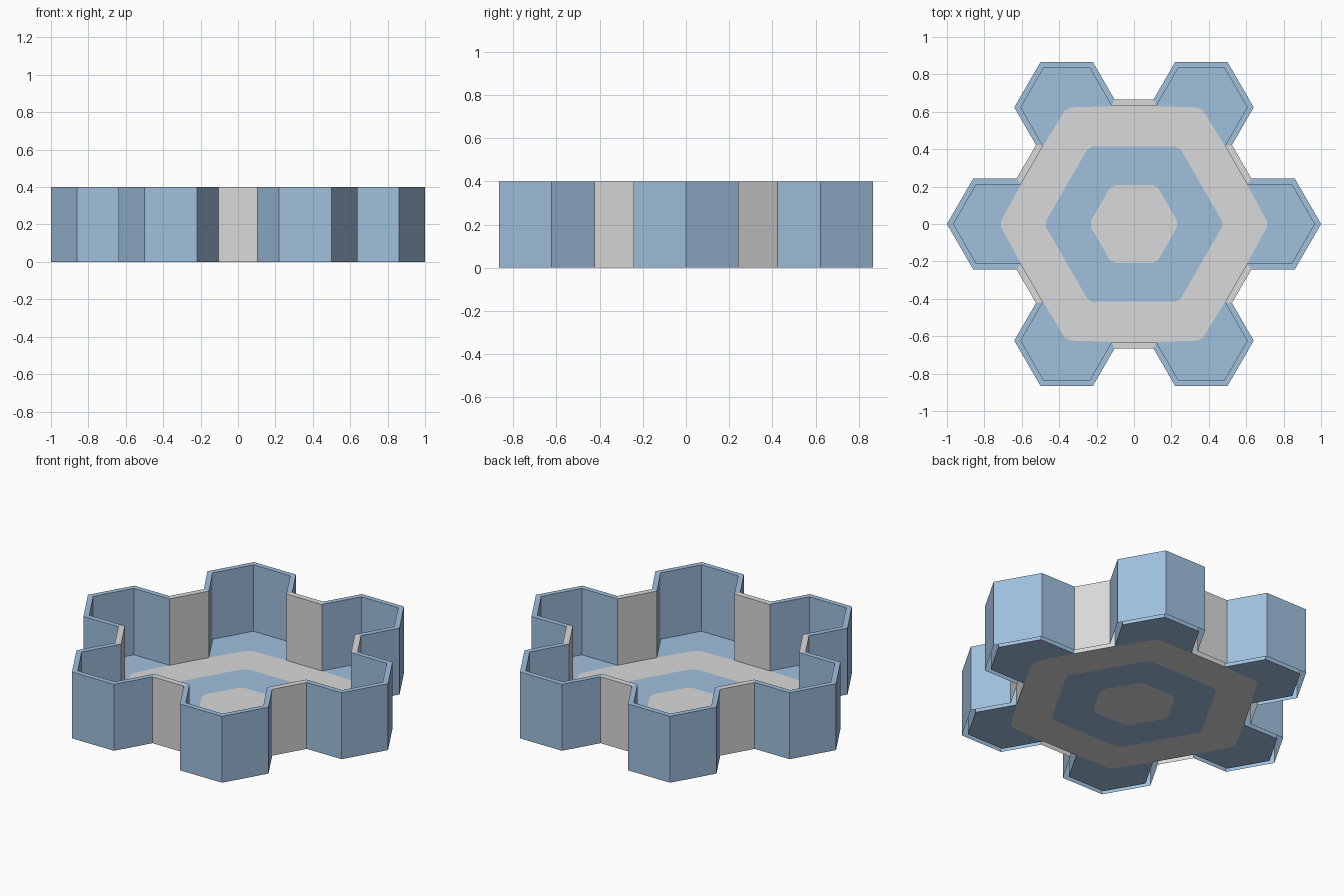
import bpy, math

if "Cube" in bpy.data.objects:
    bpy.data.objects.remove(bpy.data.objects["Cube"])

H = 0.40            # wall height
POD_C = 0.72        # distance of pod centres from the middle
S = math.sqrt(3) / 2


def material(name, rgb):
    m = bpy.data.materials.new(name)
    m.diffuse_color = (*rgb, 1)
    m.use_nodes = True
    m.node_tree.nodes["Principled BSDF"].inputs["Base Color"].default_value = m.diffuse_color
    return m


BLUE = material("soft_blue", (0.352, 0.527, 0.730))
GREY = material("light_grey", (0.70, 0.70, 0.70))


def turn(p, k):
    """Rotate a plan point by k sixths of a turn."""
    a = k * math.pi / 3
    return (p[0] * math.cos(a) - p[1] * math.sin(a),
            p[0] * math.sin(a) + p[1] * math.cos(a))


def make(name, verts, faces, mat):
    me = bpy.data.meshes.new(name)
    me.from_pydata(verts, [], faces)
    me.materials.append(mat)
    ob = bpy.data.objects.new(name, me)
    bpy.context.collection.objects.link(ob)
    return ob


def pod_profile(r, apothem):
    """Open outline of the pod on +x, between its two joints with the hub."""
    y = r * S
    j = (apothem - y / 2) / S
    return [(j, -y), (POD_C + r / 2, -y), (POD_C + r, 0),
            (POD_C + r / 2, y), (j, y)]


def wall(name, outer, inner, mat):
    """Outer skin, inner skin and top rim along matching outlines."""
    n = len(outer)
    verts = [(x, y, z) for line in (outer, inner) for z in (0, H) for x, y in line]
    faces = []
    for i in range(n - 1):
        ob, ot, ib, it = i, n + i, 2 * n + i, 3 * n + i
        faces += [(ob, ob + 1, ot + 1, ot), (ib + 1, ib, it, it + 1),
                  (ot, ot + 1, it + 1, it)]
    make(name, verts, faces, mat)


def clipped_corner(r, c=0.02):
    """The two points of a slightly cut hexagon corner on +x."""
    return [(r - c / 2, -c * S), (r - c / 2, c * S)]


def flat(name, polys, mat):
    verts, faces = [], []
    for p in polys:
        faces.append(tuple(range(len(verts), len(verts) + len(p))))
        verts += [(x, y, 0) for x, y in p]
    make(name, verts, faces, mat)


def loop(r):
    return [turn(p, k) for k in range(6) for p in clipped_corner(r)]


# walls
outer = pod_profile(0.28, 0.665)
inner = pod_profile(0.245, 0.63)
for k in range(6):
    wall(f"pod_wall_{k + 1}", [turn(p, k) for p in outer],
         [turn(p, k) for p in inner], BLUE)
    wall(f"link_wall_{k + 1}", [turn(outer[-1], k), turn(outer[0], k + 1)],
         [turn(inner[-1], k), turn(inner[0], k + 1)], GREY)

# pod floors
b0, b1 = clipped_corner(0.72)
for k in range(6):
    flat(f"pod_floor_{k + 1}", [[turn(p, k) for p in inner + [b1, b0]]], BLUE)

# outer grey floor ring
c0, c1 = clipped_corner(0.48)
ring = []
for k in range(6):
    ring.append([turn(p, k) for p in (inner[0], b0, c0)])
    ring.append([turn(p, k) for p in (b0, b1, c1, c0)])
    ring.append([turn(p, k) for p in (b1, inner[-1], c1)])
    ring.append([turn(inner[-1], k), turn(inner[0], k + 1),
                 turn(c0, k + 1), turn(c1, k)])
flat("floor_outer_ring", ring, GREY)

# middle blue ring and central grey hexagon
a, b = loop(0.48), loop(0.24)
flat("floor_middle_ring",
     [[a[i], a[(i + 1) % 12], b[(i + 1) % 12], b[i]] for i in range(12)], BLUE)
flat("floor_centre", [b], GREY)
